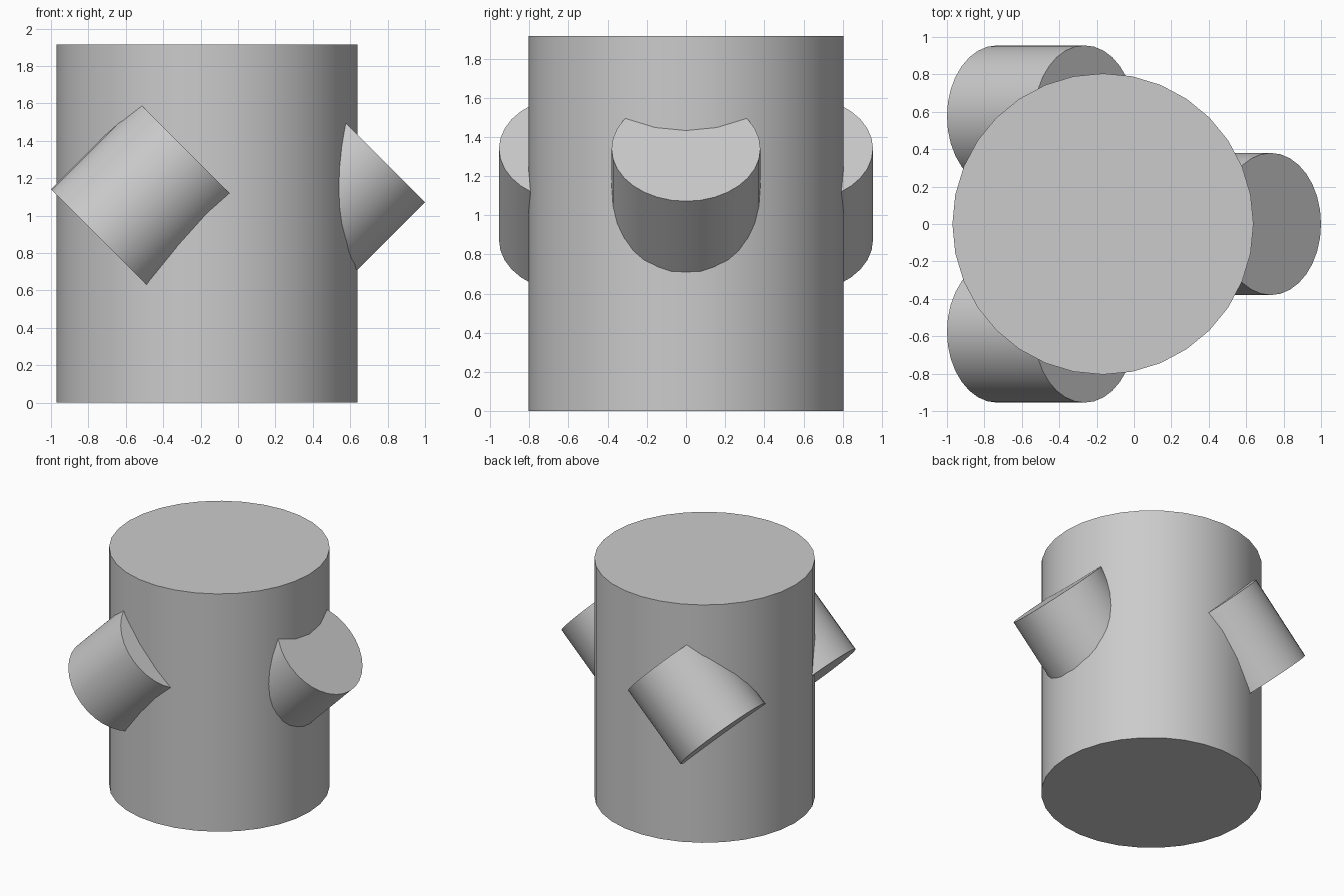
import bpy
import math
from mathutils import Matrix, Vector

cube = bpy.data.objects.get("Cube")
if cube:
    bpy.data.objects.remove(cube, do_unlink=True)

# Single plain grey
grey = bpy.data.materials.new("plain_grey")
grey.use_nodes = True
colour = (0.6, 0.6, 0.6, 1)
grey.diffuse_color = colour
grey.node_tree.nodes["Principled BSDF"].inputs["Base Color"].default_value = colour


def add_cylinder(name, radius, length, centre, tilt=0):
    bpy.ops.mesh.primitive_cylinder_add(
        vertices=32, radius=radius, depth=length,
        location=centre, rotation=(0, tilt, 0))
    obj = bpy.context.object
    obj.name = name
    obj.data.materials.append(grey)
    bpy.ops.object.shade_smooth_by_angle(angle=math.radians(30))
    return obj


# Upright main drum
HEIGHT = 1.915
AXIS_X = -0.166
add_cylinder("main_drum", 0.805, HEIGHT, (AXIS_X, 0, HEIGHT / 2))

# Three pegs spaced evenly round the drum, all leaning the same way
names = ("left_peg", "back_right_peg", "front_right_peg")
for i, name in enumerate(names):
    turn = Matrix.Rotation(i * math.tau / 3, 3, "Z")
    centre = Vector((AXIS_X, 0, 1.107)) + turn @ Vector((0.664, 0, 0))
    add_cylinder(name, 0.38, 0.66, centre, math.radians(45))
